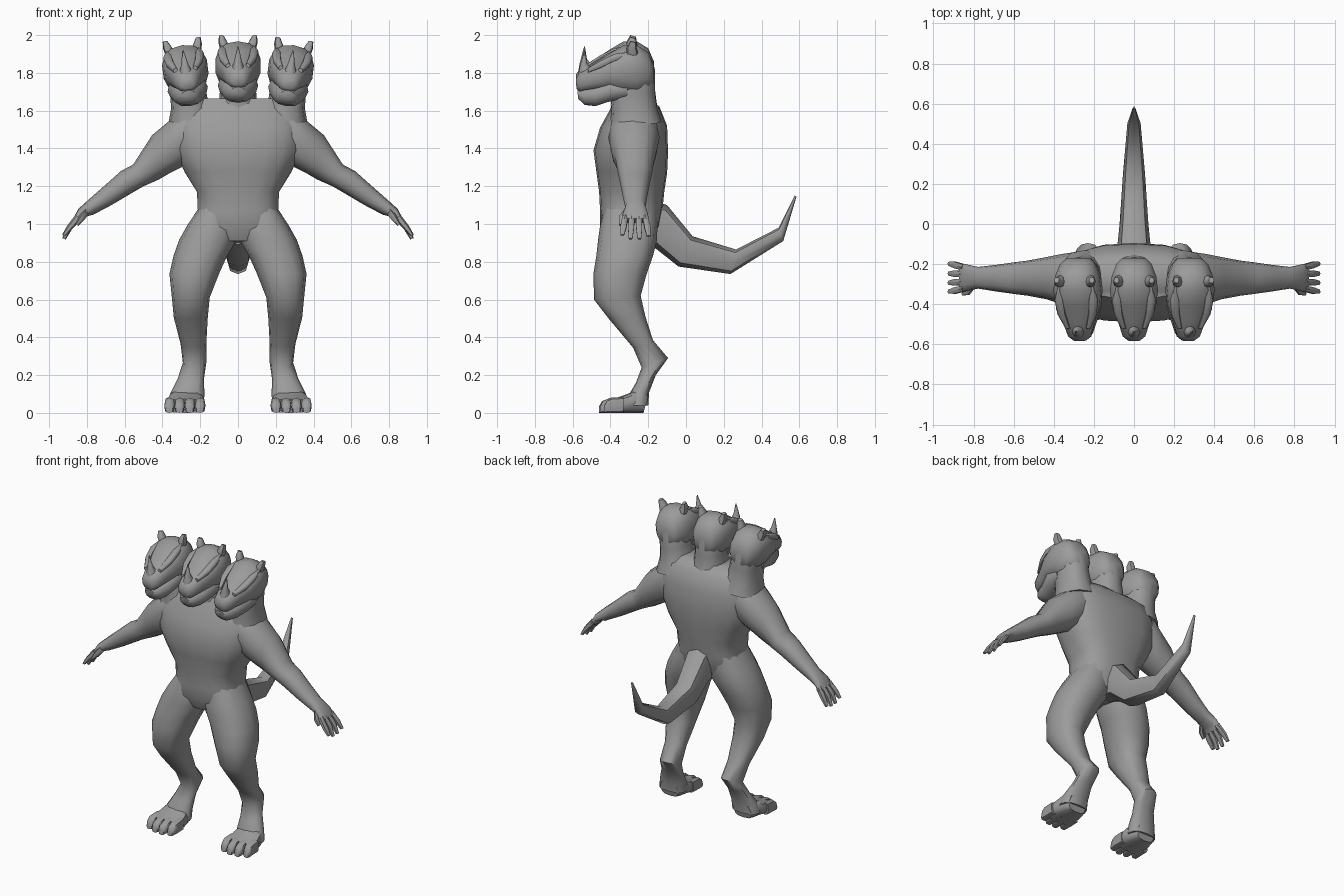
import bpy, bmesh, math
from mathutils import Matrix, Vector

hide = bpy.data.materials.new("grey_hide")
hide.diffuse_color = (0.33, 0.33, 0.33, 1)


def power(v, p):
    return math.copysign(abs(v) ** (2 / p), v)


def loft(name, sections, n=12, p=2.4, across="x", side=1, matrix=None, angle=50):
    """Skin rounded sections. Each section is (a0, a1, b0, b1, centre, half):
    two opposite outline points in the side plane, then the extent across it."""
    bm = bmesh.new()
    rings = []
    for a0, a1, b0, b1, c, h in sections:
        ring = []
        for i in range(n):
            t = 2 * math.pi * i / n
            f, g = power(math.cos(t), p), c + h * power(math.sin(t), p)
            u = (a0 + b0) / 2 + f * (a0 - b0) / 2
            w = (a1 + b1) / 2 + f * (a1 - b1) / 2
            co = Vector((g, u, w)) if across == "x" else Vector((u, g, w))
            co.x *= side
            ring.append(bm.verts.new(matrix @ co if matrix else co))
        rings.append(ring)
    for r, s in zip(rings, rings[1:]):
        for i in range(n):
            j = (i + 1) % n
            bm.faces.new((r[i], r[j], s[j], s[i]))
    bm.faces.new(rings[0])
    bm.faces.new(rings[-1])
    bmesh.ops.recalc_face_normals(bm, faces=bm.faces)
    me = bpy.data.meshes.new(name)
    bm.to_mesh(me)
    bm.free()
    ob = bpy.data.objects.new(name, me)
    bpy.context.collection.objects.link(ob)
    me.materials.append(hide)
    bpy.ops.object.select_all(action="DESELECT")
    ob.select_set(True)
    bpy.context.view_layer.objects.active = ob
    bpy.ops.object.shade_smooth_by_angle(angle=math.radians(angle))
    return ob


# Torso: front point, back point, half width
loft("torso", [
    (-.37, 1.665, -.19, 1.665, 0, .25),
    (-.40, 1.61, -.14, 1.62, 0, .315),
    (-.455, 1.51, -.10, 1.52, 0, .345),
    (-.49, 1.39, -.095, 1.38, 0, .335),
    (-.475, 1.28, -.10, 1.27, 0, .285),
    (-.46, 1.17, -.115, 1.17, 0, .22),
    (-.455, 1.07, -.125, 1.07, 0, .215),
    (-.455, .99, -.14, .99, 0, .235),
    (-.42, .91, -.18, .90, 0, .15)], n=18, p=2.7)

# Tail: top point, bottom point, half width
loft("tail", [
    (-.22, 1.14, -.24, .89, 0, .09),
    (-.10, 1.10, -.16, .87, 0, .085),
    (.035, .935, -.04, .775, 0, .072),
    (.265, .865, .235, .735, 0, .055),
    (.49, .98, .515, .91, 0, .033),
    (.575, 1.15, .585, 1.145, 0, .006)], n=8)

for side, tag in ((1, "left"), (-1, "right")):
    # Leg: thigh, knee, heel and ankle
    loft(tag + "_leg", [
        (-.43, 1.09, -.15, 1.09, .11, .095),
        (-.455, .99, -.15, .99, .135, .135),
        (-.465, .92, -.155, .91, .16, .152),
        (-.475, .83, -.175, .83, .20, .142),
        (-.49, .74, -.21, .73, .232, .131),
        (-.487, .60, -.24, .62, .25, .10),
        (-.41, .50, -.215, .51, .25, .09),
        (-.28, .345, -.175, .385, .236, .068),
        (-.235, .24, -.095, .29, .23, .062),
        (-.265, .16, -.16, .20, .25, .07),
        (-.30, .10, -.195, .11, .268, .09),
        (-.32, .04, -.20, .04, .275, .095)], n=12, side=side)
    # Foot and toes
    loft(tag + "_foot", [
        (-.20, .10, -.225, 0, .275, .065),
        (-.25, .13, -.25, 0, .275, .085),
        (-.31, .10, -.31, 0, .277, .10),
        (-.39, .073, -.39, 0, .28, .103)], n=12, p=3.2, side=side)
    for i in range(4):
        x = .2 + i * .054
        y = (-.445, -.46, -.455, -.435)[i]
        loft(f"{tag}_toe_{i + 1}", [
            (-.33, .085, -.33, 0, x, .026),
            (-.40, .08, -.40, 0, x, .028),
            (y + .015, .062, y + .012, 0, x + .002, .026),
            (y, .035, y, 0, x + .002, .019)], n=8, p=3, side=side)

    # Arm: upper point, lower point, then depth centre and half depth
    loft(tag + "_arm", [
        (.20, 1.63, .22, 1.36, -.275, .12),
        (.29, 1.615, .30, 1.30, -.275, .135),
        (.365, 1.545, .36, 1.27, -.275, .125),
        (.455, 1.47, .42, 1.235, -.27, .105),
        (.555, 1.315, .50, 1.20, -.27, .088),
        (.62, 1.28, .56, 1.165, -.27, .08),
        (.71, 1.20, .67, 1.10, -.27, .066),
        (.79, 1.13, .765, 1.05, -.268, .054),
        (.845, 1.08, .82, 1.035, -.268, .066),
        (.872, 1.03, .845, 1.005, -.268, .072)],
        n=12, p=2.3, across="y", side=side)
    # Fingers and thumb
    for i, (y, fan, drop) in enumerate(
            ((-.322, -.01, .0), (-.287, -.004, -.02), (-.25, .002, -.02), (-.216, .012, -.005))):
        loft(f"{tag}_finger_{i + 1}", [
            (.86, 1.05, .835, 1.02, y, .017),
            (.905, .99, .88, .97, y + fan, .018),
            (.93, .945 + drop, .912, .938 + drop, y + fan * 1.5, .011)],
            n=6, across="y", side=side)
    loft(tag + "_thumb", [
        (.80, 1.10, .79, 1.05, -.30, .02),
        (.835, 1.05, .815, 1.02, -.338, .018),
        (.86, 1.0, .845, .99, -.347, .010)], n=6, across="y", side=side)

# Three heads, the outer two leaning outwards
for tag, x, lean in (("middle", 0, 0), ("left", .25, 7), ("right", -.25, -7)):
    m = (Matrix.Translation((x, 0, 1.6 - abs(x) * .07))
         @ Matrix.Rotation(math.radians(lean), 4, "Y")
         @ Matrix.Translation((0, 0, -1.6)))
    loft(tag + "_neck", [
        (-.40, 1.56, -.13, 1.56, 0, .125),
        (-.395, 1.64, -.155, 1.64, 0, .10),
        (-.40, 1.72, -.165, 1.72, 0, .095),
        (-.38, 1.82, -.165, 1.82, 0, .09),
        (-.34, 1.90, -.19, 1.90, 0, .07)], n=12, matrix=m)
    # Skull and snout
    loft(tag + "_skull", [
        (-.583, 1.79, -.58, 1.735, 0, .03),
        (-.56, 1.825, -.56, 1.718, 0, .058),
        (-.49, 1.865, -.49, 1.725, 0, .08),
        (-.41, 1.92, -.41, 1.735, 0, .112),
        (-.33, 1.967, -.33, 1.71, 0, .122),
        (-.26, 1.967, -.26, 1.70, 0, .113),
        (-.20, 1.93, -.20, 1.73, 0, .09),
        (-.17, 1.86, -.17, 1.76, 0, .06)], n=14, matrix=m)
    # Lower jaw
    loft(tag + "_jaw", [
        (-.575, 1.725, -.57, 1.68, 0, .035),
        (-.55, 1.74, -.535, 1.648, 0, .058),
        (-.48, 1.76, -.48, 1.642, 0, .08),
        (-.40, 1.80, -.41, 1.665, 0, .107),
        (-.31, 1.80, -.31, 1.68, 0, .10)], n=12, matrix=m)
    # Nose horn
    loft(tag + "_nose_horn", [
        (-.50, 1.84, -.575, 1.785, 0, .036),
        (-.525, 1.875, -.563, 1.85, 0, .02),
        (-.535, 1.94, -.54, 1.938, 0, .003)], n=8, p=2, matrix=m)
    for s, part in ((1, "left"), (-1, "right")):
        # Heavy brow above a small sunken eye
        loft(f"{tag}_{part}_brow", [
            (-.52, 1.85, -.52, 1.825, s * .052, .012),
            (-.45, 1.895, -.45, 1.855, s * .077, .022),
            (-.38, 1.93, -.38, 1.89, s * .085, .024),
            (-.31, 1.945, -.31, 1.91, s * .08, .012)], n=8, matrix=m)
        # Stubby ear
        loft(f"{tag}_{part}_ear", [
            (-.315, 1.925, -.25, 1.915, s * .068, .026),
            (-.315, 1.965, -.26, 1.96, s * .08, .024),
            (-.295, 2.0, -.265, 1.992, s * .088, .013)], n=8, matrix=m)
